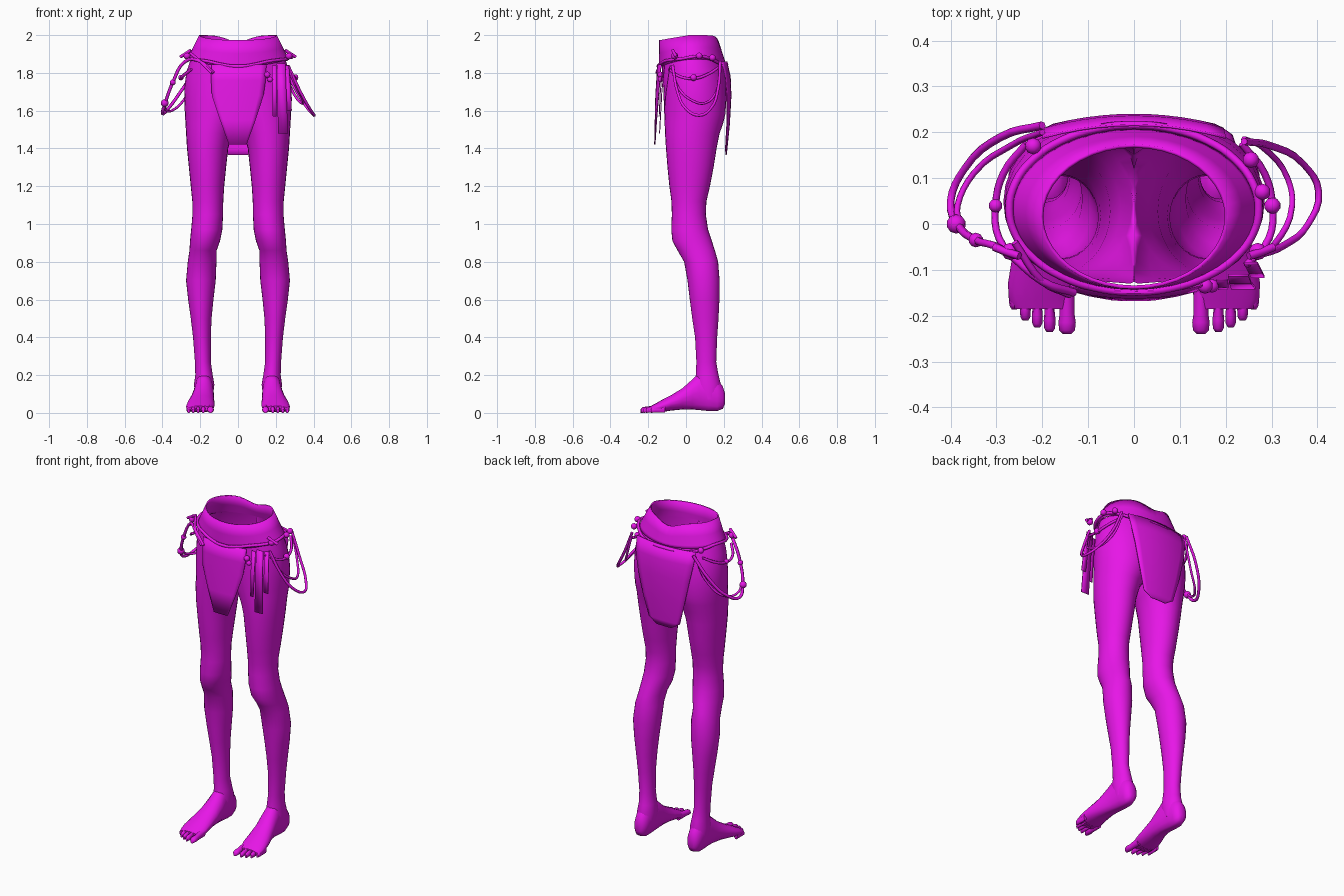
import bpy, bmesh, math
from mathutils import Vector

mat = bpy.data.materials.new("magenta")
mat.diffuse_color = (0.8, 0.008, 0.8, 1)


def finish(name, bm, angle=50):
    me = bpy.data.meshes.new(name)
    bmesh.ops.recalc_face_normals(bm, faces=bm.faces)
    bm.to_mesh(me)
    bm.free()
    ob = bpy.data.objects.new(name, me)
    bpy.context.collection.objects.link(ob)
    me.materials.append(mat)
    bpy.ops.object.select_all(action='DESELECT')
    ob.select_set(True)
    bpy.context.view_layer.objects.active = ob
    bpy.ops.object.shade_smooth_by_angle(angle=math.radians(angle))
    return ob


def loft(bm, rings, closed=True, caps=(False, False)):
    vs = [[bm.verts.new(p) for p in r] for r in rings]
    n = len(vs[0])
    for a, b in zip(vs, vs[1:]):
        for i in range(n if closed else n - 1):
            j = (i + 1) % n
            bm.faces.new((a[i], a[j], b[j], b[i]))
    if caps[0]:
        bm.faces.new(vs[0])
    if caps[1]:
        bm.faces.new(vs[-1])


def mirror(ob):
    m = ob.modifiers.new("mirror", 'MIRROR')
    m.use_clip = True
    m.merge_threshold = 0.0005


def angles(n):
    return [2 * math.pi * i / n for i in range(n)]


# legs and hips: height, inner x, outer x, front y, back y
# negative inner x is trimmed at the middle, so the two halves join
LEG = [(.07, .135, .225, .06, .185), (.15, .125, .233, .045, .185),
       (.20, .134, .226, .052, .172), (.27, .144, .228, .055, .160),
       (.40, .144, .238, .048, .165), (.50, .140, .250, .033, .172),
       (.60, .130, .264, .020, .177), (.70, .118, .275, .008, .178),
       (.80, .114, .266, -.010, .170), (.86, .113, .257, -.045, .153),
       (.91, .095, .254, -.072, .137), (.97, .083, .248, -.078, .117),
       (1.05, .079, .241, -.075, .105), (1.12, .078, .242, -.077, .108),
       (1.20, .073, .250, -.088, .127), (1.30, .063, .260, -.098, .146),
       (1.40, .052, .270, -.106, .162), (1.48, .030, .275, -.111, .178),
       (1.53, .004, .278, -.113, .196), (1.58, -.025, .281, -.115, .208),
       (1.66, -.060, .285, -.118, .214), (1.74, -.110, .282, -.121, .212),
       (1.81, -.170, .272, -.126, .205), (1.88, -.230, .247, -.130, .190)]
bm = bmesh.new()
rings = []
for z, x0, x1, y0, y1 in LEG:
    cx, rx, cy, ry = (x0 + x1) / 2, (x1 - x0) / 2, (y0 + y1) / 2, (y1 - y0) / 2
    rings.append([(max(0, cx + rx * math.cos(a)), cy + ry * math.sin(a), z)
                  for a in angles(28)])
loft(bm, rings, caps=(True, False))
bmesh.ops.delete(bm, geom=[f for f in bm.faces if all(v.co.x < 1e-5 for v in f.verts)],
                 context='FACES')
bmesh.ops.remove_doubles(bm, verts=bm.verts, dist=1e-4)
mirror(finish("legs_and_hips", bm))

# feet: y, centre x, half width, bottom z, top z
FOOT = [(.207, .18, .018, .05, .10), (.195, .18, .035, .022, .135),
        (.165, .18, .045, .010, .175), (.12, .18, .047, .010, .205),
        (.07, .18, .050, .015, .205), (.035, .182, .055, .018, .172),
        (-.02, .188, .062, .018, .125), (-.08, .196, .071, .012, .090),
        (-.13, .200, .075, .004, .065), (-.165, .203, .070, .004, .046),
        (-.185, .200, .060, .010, .036)]
bm = bmesh.new()
loft(bm, [[(cx + rx * math.cos(a), y, max((lo + hi) / 2 + (hi - lo) / 2 * 1.1 * math.sin(a), lo))
           for a in angles(18)] for y, cx, rx, lo, hi in FOOT], caps=(True, True))
mirror(finish("feet", bm))

# toes: x, tip y, half width, root y
TOES = [(.146, -.240, .019, -.13), (.184, -.236, .013, -.14), (.211, -.226, .012, -.14),
        (.237, -.211, .012, -.13), (.261, -.186, .012, -.11)]
bm = bmesh.new()
for x, tip, r, root in TOES:
    prof = [(root, .9, .05), (tip + .045, .85, .036), (tip + .025, 1, .034),
            (tip + .008, .9, .03), (tip, .5, .022)]
    loft(bm, [[(x + r * k * math.cos(a), y, h / 2 + h / 2 * math.sin(a)) for a in angles(10)]
              for y, k, h in prof], caps=(True, True))
mirror(finish("toes", bm))

# waistband: flared ring with a dipped top edge
bm = bmesh.new()
rings = []
for t in (0, .12, .5, 1):
    ring = []
    for a in angles(40):
        c, s = math.cos(a), math.sin(a)
        rx = .268 - .063 * t
        ry = .176 - .018 * t
        x, y = rx * c, .032 - .016 * t + ry * s
        dip = .035 * math.exp(-(x / .08) ** 2) if s > 0 else .012 * (-s)
        low = 1.875 + .008 * s - (.035 * s * s if s < 0 else .025 * s * s)
        high = 2.0 - dip - (.015 * (-s) if s < 0 else 0)
        ring.append((x, y, low + (high - low) * t))
    rings.append(ring)
loft(bm, rings)
band = finish("waistband", bm)
sol = band.modifiers.new("thickness", 'SOLIDIFY')
sol.thickness = .008


# hanging cloth: rows of height, left x, right x, y; bend pulls the edges toward the body
def cloth(name, rows, bend=0.0, steps=10):
    bm = bmesh.new()
    rings = []
    for z, xa, xb, y in rows:
        xs = [xa + (xb - xa) * i / steps for i in range(steps + 1)]
        rings.append([(x, y + bend * x * x, z) for x in xs])
    loft(bm, rings, closed=False)
    ob = finish(name, bm)
    m = ob.modifiers.new("thickness", 'SOLIDIFY')
    m.thickness = .005
    m.offset = 0


cloth("front_loincloth", [(1.845, -.14, .15, -.150), (1.76, -.142, .146, -.155),
                          (1.68, -.138, .135, -.160), (1.55, -.095, .093, -.163),
                          (1.42, -.048, .045, -.166)], .8)
cloth("back_loincloth", [(1.86, -.2, .2, .216), (1.78, -.195, .195, .234),
                         (1.68, -.175, .175, .238), (1.53, -.14, .14, .230),
                         (1.40, -.105, .105, .217), (1.365, -.05, .05, .213)], -.7)
# narrow straps on one hip
cloth("wide_strap", [(1.85, .205, .25, -.112), (1.7, .208, .256, -.128),
                     (1.48, .212, .265, -.140)], 0, 2)
cloth("narrow_strap", [(1.84, .18, .205, -.122), (1.7, .182, .206, -.136),
                       (1.57, .184, .204, -.142)], 0, 2)
cloth("outer_strap", [(1.84, .24, .27, -.085), (1.7, .25, .28, -.105),
                      (1.6, .255, .285, -.115)], 0, 2)


# cords
def rope(name, pts, r=.008, cyclic=False):
    cu = bpy.data.curves.new(name, 'CURVE')
    cu.dimensions = '3D'
    cu.bevel_depth = r
    cu.bevel_resolution = 1
    cu.resolution_u = 4
    cu.use_fill_caps = True
    sp = cu.splines.new('BEZIER')
    sp.bezier_points.add(len(pts) - 1)
    for b, p in zip(sp.bezier_points, pts):
        b.co = p
        b.handle_left_type = b.handle_right_type = 'AUTO'
    sp.use_cyclic_u = cyclic
    cu.materials.append(mat)
    ob = bpy.data.objects.new(name, cu)
    bpy.context.collection.objects.link(ob)


rope("belt_cord", [(.272 * math.cos(a), .034 + .182 * math.sin(a),
                    1.885 - .045 * math.sin(a) ** 2 + .006 * math.sin(5 * a))
                   for a in angles(20)], .009, True)
rope("left_loop", [(-.2, .215, 1.85), (-.29, .19, 1.72), (-.37, .12, 1.61), (-.40, .05, 1.585),
                   (-.385, 0, 1.64), (-.345, -.035, 1.75), (-.28, -.06, 1.86),
                   (-.20, -.125, 1.86), (-.13, -.15, 1.80)], .009)
rope("left_inner_loop", [(-.2, .2, 1.84), (-.27, .17, 1.68), (-.35, .11, 1.60),
                         (-.385, .04, 1.61), (-.38, 0, 1.65)], .007)
rope("right_outer_loop", [(.24, .18, 1.86), (.30, .17, 1.72), (.37, .13, 1.61), (.403, .07, 1.575),
                          (.38, 0, 1.61), (.33, -.045, 1.70), (.265, -.07, 1.84)], .008)
rope("right_middle_loop", [(.24, .185, 1.84), (.29, .16, 1.70), (.335, .10, 1.64),
                           (.345, .04, 1.65), (.31, -.04, 1.72), (.26, -.075, 1.84)], .007)
for s, side in ((1, "right"), (-1, "left")):
    rope(side + "_hip_cord", [(s * .235, .175, 1.83), (s * .285, .11, 1.79), (s * .302, .04, 1.77),
                              (s * .295, -.03, 1.78), (s * .245, -.09, 1.82)], .008)
    rope(side + "_knot_tail", [(s * .25, -.07, 1.92), (s * .28, -.06, 1.90),
                               (s * .305, -.05, 1.885)], .009)
rope("front_cord", [(-.26, -.04, 1.91), (-.2, -.125, 1.86), (-.14, -.155, 1.80)], .008)

# knots and beads
bm = bmesh.new()
for p, r in (((-.388, 0, 1.64), .021), ((-.345, -.035, 1.75), .016), ((-.27, -.06, 1.89), .019),
             ((.27, -.06, 1.89), .019), ((.302, .04, 1.775), .018), ((-.302, .04, 1.775), .015),
             ((.155, -.135, 1.79), .017), ((.17, -.135, 1.765), .015), ((.255, .14, 1.88), .018),
             ((.28, .07, 1.89), .018), ((-.22, .17, 1.87), .018)):
    res = bmesh.ops.create_icosphere(bm, subdivisions=2, radius=r)
    bmesh.ops.translate(bm, verts=res['verts'], vec=Vector(p))
finish("knots", bm)
